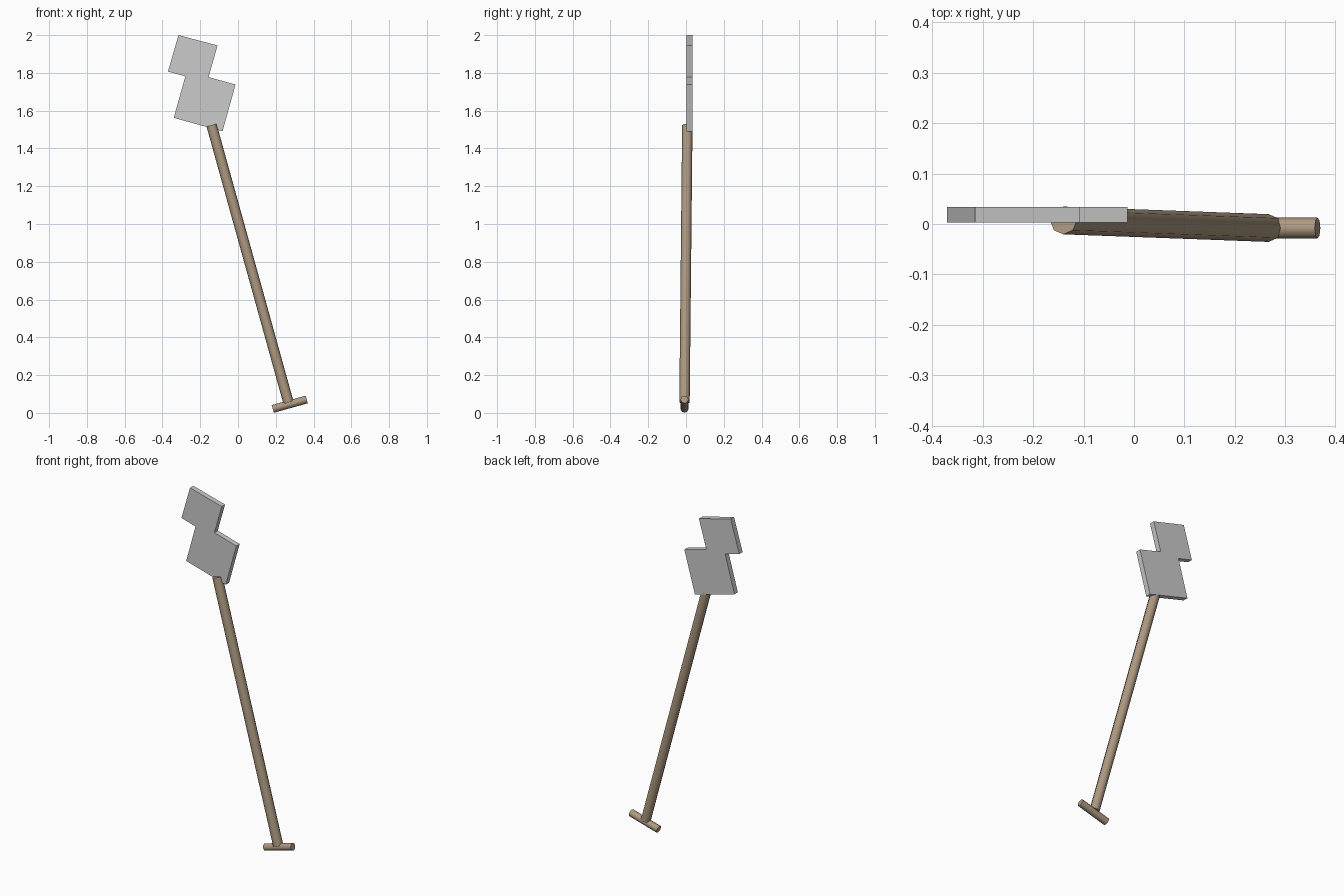
import bpy, bmesh
from mathutils import Vector

if "Cube" in bpy.data.objects:
    bpy.data.objects.remove(bpy.data.objects["Cube"])

wood = bpy.data.materials.new("wood")
wood.diffuse_color = (0.42, 0.32, 0.22, 1)
wood.use_nodes = True
wood.node_tree.nodes["Principled BSDF"].inputs["Base Color"].default_value = wood.diffuse_color


def rod(name, a, b, radius, sides=8):
    """Straight round rod from point a to point b."""
    a, b = Vector(a), Vector(b)
    axis = b - a
    bpy.ops.mesh.primitive_cylinder_add(vertices=sides, radius=radius, depth=axis.length,
                                        location=(a + b) / 2)
    ob = bpy.context.object
    ob.name = name
    ob.rotation_euler = Vector((0, 0, 1)).rotation_difference(axis).to_euler()
    ob.data.materials.append(wood)
    bpy.ops.object.shade_smooth_by_angle(angle=0.9)
    return ob


# Long leaning shaft and the cross grip at its foot
rod("shaft", (0.267, -0.008, 0.055), (-0.14, 0.007, 1.523), 0.0275)
rod("grip", (0.184, -0.008, 0.021), (0.364, -0.008, 0.071), 0.021)

# Flat stepped blade: outline extruded in y
outline = [(-0.315, 2.0), (-0.371, 1.807), (-0.279, 1.782), (-0.340, 1.562),
           (-0.082, 1.491), (-0.013, 1.738), (-0.156, 1.778), (-0.108, 1.945)]
bm = bmesh.new()
face = bm.faces.new([bm.verts.new((x, 0.003, z)) for x, z in outline])
ext = bmesh.ops.extrude_face_region(bm, geom=[face])
new_verts = [g for g in ext["geom"] if isinstance(g, bmesh.types.BMVert)]
bmesh.ops.translate(bm, verts=new_verts, vec=(0, 0.031, 0))
bmesh.ops.recalc_face_normals(bm, faces=bm.faces)
mesh = bpy.data.meshes.new("blade")
bm.to_mesh(mesh)
bm.free()
bpy.context.collection.objects.link(bpy.data.objects.new("blade", mesh))
